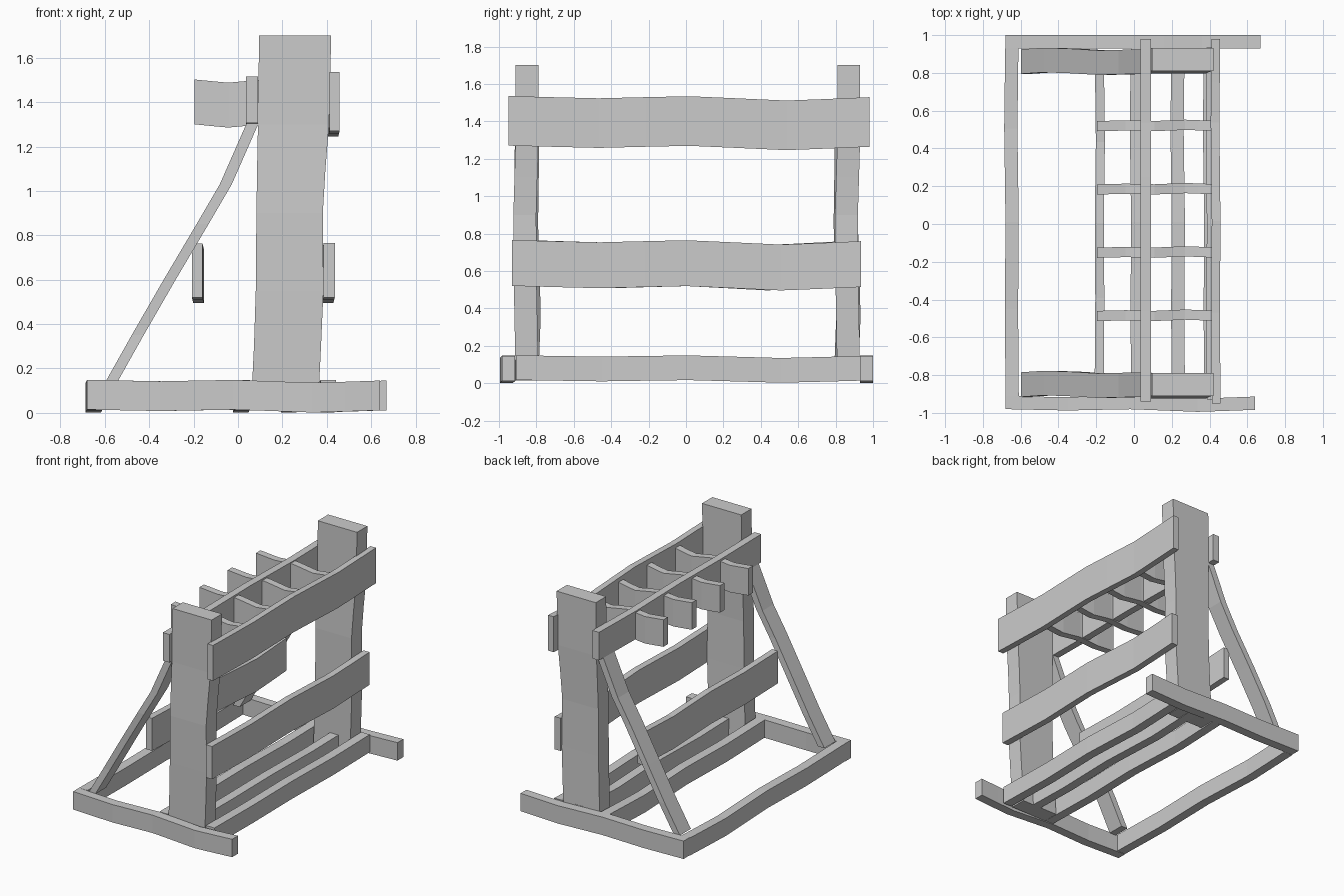
import bpy, bmesh
from mathutils import Vector

if "Cube" in bpy.data.objects:
    bpy.data.objects.remove(bpy.data.objects["Cube"])

# Sag of a weathered board along its length (fraction, offset)
SAG = [(0, 0), (0.12, -0.006), (0.25, -0.012), (0.38, -0.006), (0.5, -0.001),
       (0.62, -0.011), (0.77, -0.024), (0.88, -0.016), (1, -0.006)]


def loft(name, rings):
    """Skin rectangular rings given as (centre, u half-vector, v half-vector)."""
    bm = bmesh.new()
    loops = []
    for c, u, v in rings:
        c, u, v = Vector(c), Vector(u), Vector(v)
        loops.append([bm.verts.new(p) for p in (c - u - v, c + u - v, c + u + v, c - u + v)])
    for a, b in zip(loops, loops[1:]):
        for i in range(4):
            j = (i + 1) % 4
            bm.faces.new((a[i], a[j], b[j], b[i]))
    bm.faces.new(loops[0][::-1])
    bm.faces.new(loops[-1])
    bmesh.ops.recalc_face_normals(bm, faces=bm.faces)
    mesh = bpy.data.meshes.new(name)
    bm.to_mesh(mesh)
    bm.free()
    obj = bpy.data.objects.new(name, mesh)
    bpy.context.collection.objects.link(obj)
    return obj


def board(name, x, y, z, side=0.0, sag=1.0):
    """Horizontal board filling the given ranges, sagging along its long axis."""
    lo, hi = Vector((x[0], y[0], z[0])), Vector((x[1], y[1], z[1]))
    mid, half = (lo + hi) / 2, (hi - lo) / 2
    along = 0 if half.x > half.y else 1
    u = Vector((0, 0, 0))
    u[1 - along] = half[1 - along]
    rings = []
    for t, d in SAG:
        c = mid.copy()
        c[along] = lo[along] + t * (hi[along] - lo[along])
        c.z += d * sag
        c[1 - along] += d * side
        rings.append((c, u, (0, 0, half.z)))
    return loft(name, rings)


# Base frame: two feet and four long sills
board("foot_near", (-0.68, 0.64), (-0.98, -0.91), (0.015, 0.149), side=0.6, sag=0.55)
board("foot_far", (-0.68, 0.67), (0.93, 1.0), (0.015, 0.149), sag=0.55)
for name, x in (("back_sill", -0.68), ("post_back_sill", -0.015),
                ("middle_sill", 0.2), ("post_front_sill", 0.372)):
    board(name, (x, x + 0.07), (-0.91, 0.93), (0.017, 0.149), side=0.3, sag=0.6)

# Upright posts: (height, left edge, right edge, sideways bow)
POST = [(0.015, 0.058, 0.36, 0), (0.3, 0.072, 0.374, -0.005), (0.55, 0.08, 0.385, -0.01),
        (0.9, 0.083, 0.382, -0.012), (1.1, 0.086, 0.394, -0.006), (1.3, 0.09, 0.41, 0),
        (1.7, 0.095, 0.42, 0)]
for name, y in (("post_near", -0.85), ("post_far", 0.87)):
    loft(name, [(((a + b) / 2, y + d, z), ((b - a) / 2, 0, 0), (0, 0.061, 0))
                for z, a, b, d in POST])

# Diagonal braces: (height, centre x)
BRACE = [(0.14, -0.57), (0.35, -0.452), (0.6, -0.308), (0.85, -0.16), (1.03, -0.055), (1.305, 0.066)]
BOW = [0, 0.008, 0.003, -0.006, -0.003, 0]
for name, y in (("brace_near", -0.85), ("brace_far", 0.86)):
    loft(name, [((x, y + d, z), (0.027, 0, 0), (0, 0.065, 0))
                for (z, x), d in zip(BRACE, BOW)])

# Long rails
board("front_upper_rail", (0.412, 0.458), (-0.95, 0.98), (1.27, 1.535), side=0.25)
board("front_lower_rail", (0.386, 0.436), (-0.93, 0.935), (0.52, 0.765), side=0.25)
board("back_upper_rail", (0.035, 0.09), (-0.94, 0.98), (1.305, 1.515), sag=0.4)
board("back_lower_rail", (-0.208, -0.16), (-0.79, 0.8), (0.52, 0.763), side=-0.25)

# Cross slats resting between the upper rails
for i in range(4):
    y = -0.487 + i * 0.335
    board(f"cross_slat_{i + 1}", (-0.195, 0.41), (y - 0.027, y + 0.027), (1.3, 1.502), side=-0.3, sag=1.2)
